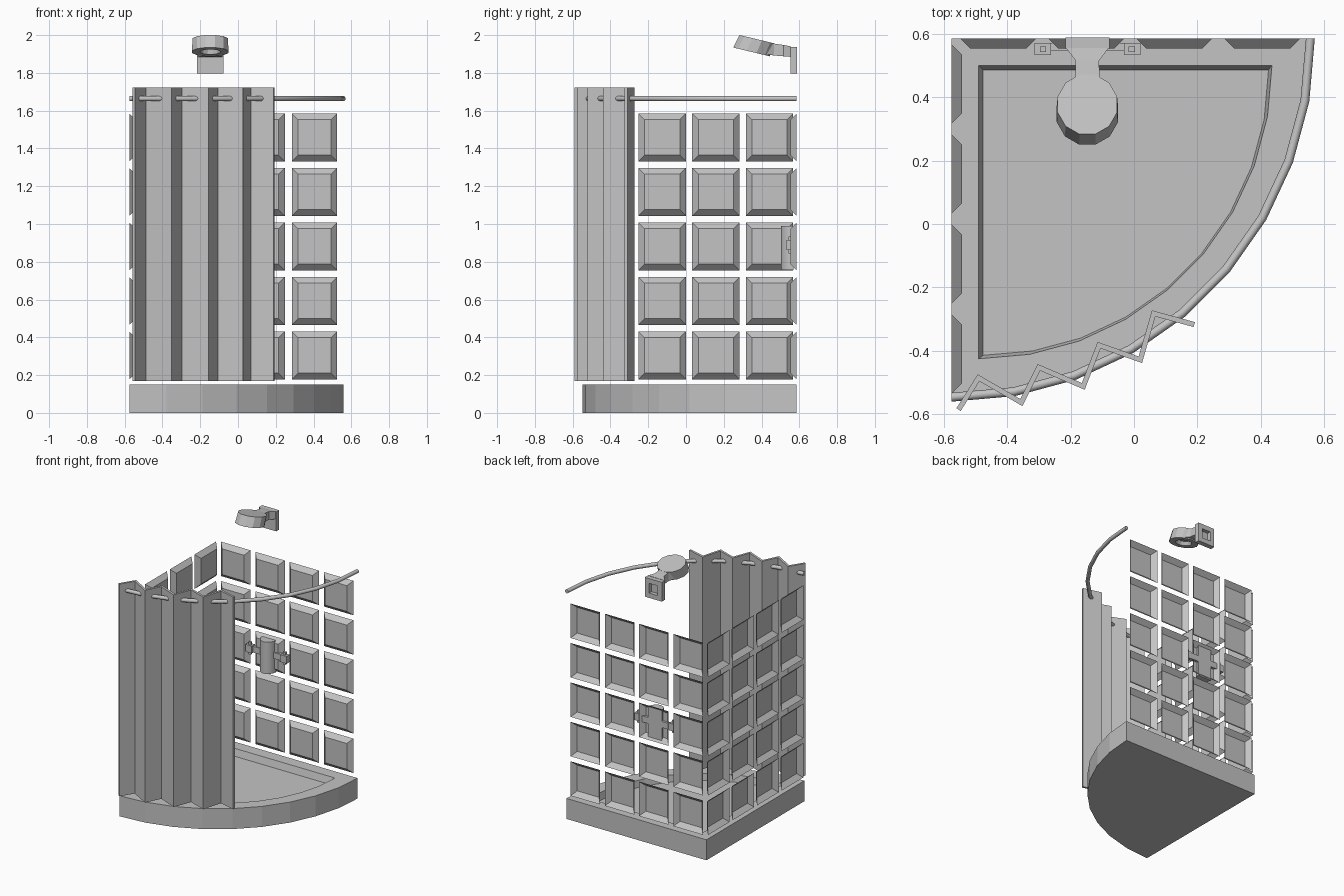
import bpy, bmesh, math
from mathutils import Vector

cube = bpy.data.objects.get("Cube")
if cube:
    bpy.data.objects.remove(cube, do_unlink=True)

GREY = (0.55, 0.55, 0.55, 1)
grey = bpy.data.materials.new("plain grey")
grey.use_nodes = True
grey.diffuse_color = GREY
grey.node_tree.nodes["Principled BSDF"].inputs["Base Color"].default_value = GREY

CX, CY = -0.575, 0.585      # wall corner
STEPS = 9                   # facets round the quarter circle


def finish(name, bm, smooth=False):
    bmesh.ops.recalc_face_normals(bm, faces=bm.faces)
    mesh = bpy.data.meshes.new(name)
    bm.to_mesh(mesh)
    bm.free()
    mesh.materials.append(grey)
    obj = bpy.data.objects.new(name, mesh)
    bpy.context.collection.objects.link(obj)
    if smooth:
        bpy.ops.object.select_all(action='DESELECT')
        obj.select_set(True)
        bpy.context.view_layer.objects.active = obj
        bpy.ops.object.shade_smooth_by_angle(angle=math.radians(50))
    return obj


def add_loft(bm, rings, start=True, end=True):
    """Skin a list of closed rings and optionally cap both ends."""
    loops = [[bm.verts.new(p) for p in ring] for ring in rings]
    n = len(loops[0])
    for a, b in zip(loops, loops[1:]):
        for i in range(n):
            j = (i + 1) % n
            bm.faces.new((a[i], a[j], b[j], b[i]))
    if start:
        bm.faces.new(loops[0])
    if end:
        bm.faces.new(loops[-1])


def loft(name, rings, start=True, end=True, smooth=False):
    bm = bmesh.new()
    add_loft(bm, rings, start, end)
    return finish(name, bm, smooth)


def rect_xz(x0, x1, z0, z1, y):
    return [(x0, y, z0), (x1, y, z0), (x1, y, z1), (x0, y, z1)]


def box(name, x0, x1, y0, y1, z0, z1):
    return loft(name, [rect_xz(x0, x1, z0, z1, y0), rect_xz(x0, x1, z0, z1, y1)])


def quarter(inset, radius, z):
    cx, cy = CX + inset, CY - inset
    arc = [math.radians(90) * i / STEPS for i in range(STEPS + 1)]
    return [(cx, cy, z)] + [(cx + radius * math.cos(a), cy - radius * math.sin(a), z)
                            for a in arc]


# Quarter-round tray with a sunken basin
loft("shower_tray", [quarter(0, 1.133, 0), quarter(0, 1.133, 0.15),
                     quarter(0.085, 0.925, 0.15), quarter(0.099, 0.9, 0.1)])

# Drain cover
loft("drain", [[(-0.39 + 0.055 * math.cos(math.tau * i / 24),
                 0.38 + 0.055 * math.sin(math.tau * i / 24), z) for i in range(24)]
               for z in (0.1, 0.103)])


# Wall tiles: hollow raised panels, open at the back
def tile_wall(name, start, pitch, width, place):
    bm = bmesh.new()
    for col in range(4):
        for row in range(5):
            u, z = start + col * pitch, 0.178 + row * 0.2885
            rings = []
            for inset, depth in ((0, 0), (0.032, 0.032)):
                ring = rect_xz(u + inset, u + width - inset, z + inset,
                               z + 0.252 - inset, depth)
                rings.append([place(p) for p in ring])
            add_loft(bm, rings, start=False)
    return finish(name, bm)


tile_wall("back_wall_tiles", -0.5475, 0.2775, 0.24, lambda p: (p[0], CY - p[1], p[2]))
tile_wall("side_wall_tiles", -0.535, 0.284, 0.25, lambda p: (CX + p[1], p[0], p[2]))

# Curved curtain rail
rail = []
for i in range(STEPS + 1):
    a = math.radians(90) * i / STEPS
    ring = []
    for k in range(10):
        t = math.tau * k / 10
        r = 1.131 + 0.014 * math.cos(t)
        ring.append((CX + r * math.cos(a), CY - r * math.sin(a), 1.664 + 0.014 * math.sin(t)))
    rail.append(ring)
loft("curtain_rail", rail, smooth=True)

# Pleated curtain
pleats = [(-0.553, -0.585), (-0.49, -0.485), (-0.355, -0.563), (-0.3, -0.452),
          (-0.16, -0.512), (-0.11, -0.382), (0.02, -0.428), (0.062, -0.282), (0.19, -0.317)]
bm = bmesh.new()
low = [bm.verts.new((x, y, 0.17)) for x, y in pleats]
high = [bm.verts.new((x, y, 1.722)) for x, y in pleats]
for i in range(len(pleats) - 1):
    bm.faces.new((low[i], low[i + 1], high[i + 1], high[i]))
curtain = finish("curtain", bm)
solid = curtain.modifiers.new("thickness", 'SOLIDIFY')
solid.thickness = 0.016
solid.offset = 0
solid.use_even_offset = True

# Shower head: tilted drum with a recessed nozzle
HX = -0.147


def head_ring(y, z, radius):
    pts = []
    for i in range(12):
        a = math.tau * (i + 0.5) / 12
        dy = radius * math.sin(a)
        pts.append((HX + radius * math.cos(a), y + dy, z - 0.24 * dy))
    return pts


loft("shower_head", [head_ring(0.377, 1.978, 0.097), head_ring(0.347, 1.911, 0.1),
                     head_ring(0.347, 1.911, 0.055), head_ring(0.356, 1.935, 0.045)])

# Neck flaring into the wall bracket
neck = [(0.42, 0.062, 1.9, 1.965), (0.465, 0.038, 1.892, 1.955),
        (0.515, 0.037, 1.888, 1.948), (0.555, 0.067, 1.885, 1.94)]
loft("shower_neck", [rect_xz(HX - w, HX + w, z0, z1, y) for y, w, z0, z1 in neck])


# Wall bracket, hollow at the back
def bracket_ring(inset, y):
    return rect_xz(HX - 0.069 + inset, HX + 0.069 - inset, 1.797 + inset, 1.938 - inset, y)


loft("wall_bracket", [bracket_ring(0, 0.552), bracket_ring(0, 0.588),
                      bracket_ring(0.035, 0.588), bracket_ring(0.035, 0.56)])

# Mixer body: upright half cylinder
half = [math.pi * i / 8 for i in range(9)]
loft("mixer_body", [[(HX + 0.056 * math.cos(a), 0.57 - 0.067 * math.sin(a), z) for a in half]
                    for z in (0.757, 0.99)], smooth=True)

# Mixer arms and taps on both sides
for side, label in ((-1, "right"), (1, "left")):
    def span(a, b):
        return sorted((HX + side * a, HX + side * b))
    box(label + "_mixer_arm", *span(0.04, 0.12), 0.545, 0.57, 0.865, 0.91)
    box(label + "_tap", *span(0.115, 0.167), 0.533, 0.57, 0.862, 0.915)
    box(label + "_tap_lever", *span(0.13, 0.15), 0.543, 0.56, 0.845, 0.935)
